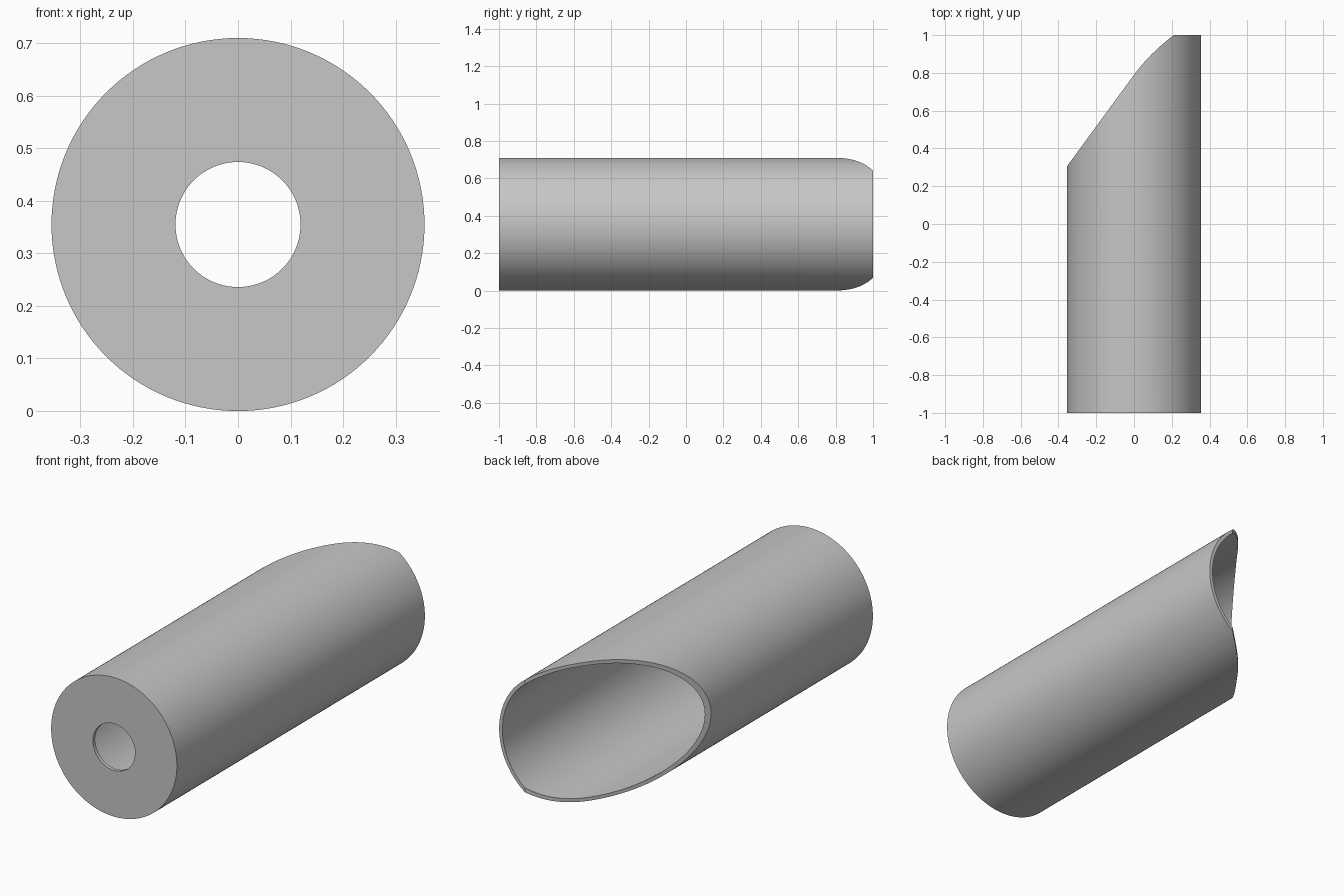
import bpy, bmesh, math
from mathutils import Vector
from mathutils.geometry import interpolate_bezier

cube = bpy.data.objects.get("Cube")
if cube:
    bpy.data.objects.remove(cube, do_unlink=True)

R = 0.355        # outer radius
WALL = 0.018     # wall and end plate thickness
HOLE = 0.119     # radius of the hole in the end plate
SEGMENTS = 128

grey = bpy.data.materials.new("plain grey")
grey.use_nodes = True
colour = (0.57, 0.57, 0.57, 1)
grey.diffuse_color = colour
grey.node_tree.nodes["Principled BSDF"].inputs["Base Color"].default_value = colour


def make_object(name, bm):
    bmesh.ops.recalc_face_normals(bm, faces=bm.faces)
    mesh = bpy.data.meshes.new(name)
    bm.to_mesh(mesh)
    bm.free()
    mesh.materials.append(grey)
    obj = bpy.data.objects.new(name, mesh)
    bpy.context.collection.objects.link(obj)
    return obj


# Tube with a pierced end plate: closed wall profile turned about the y axis
profile = [(HOLE, -1), (R, -1), (R, 1), (R - WALL, 1),
           (R - WALL, -1 + WALL), (HOLE, -1 + WALL)]
bm = bmesh.new()
rings = []
for i in range(SEGMENTS):
    a = math.tau * i / SEGMENTS
    rings.append([bm.verts.new((r * math.cos(a), y, R + r * math.sin(a)))
                  for r, y in profile])
for i, ring in enumerate(rings):
    after = rings[(i + 1) % SEGMENTS]
    for j in range(len(profile)):
        k = (j + 1) % len(profile)
        bm.faces.new((ring[j], ring[k], after[k], after[j]))
tube = make_object("tube", bm)

# Slanted cutter: straight slope that eases over towards the tip
curve = interpolate_bezier(Vector((0, 0.79)), Vector((0.07, 0.884)),
                           Vector((0.14, 0.945)), Vector((0.21, 1.0)), 16)
outline = [(-0.5, 0.107)] + [(p.x, p.y) for p in curve]
outline += [(0.26, 1.04), (0.26, 1.2), (-0.5, 1.2)]
bm = bmesh.new()
base = bm.faces.new([bm.verts.new((x, y, -0.2)) for x, y in outline])
top = bmesh.ops.extrude_face_region(bm, geom=[base])["geom"]
bmesh.ops.translate(bm, vec=(0, 0, 1.2),
                    verts=[v for v in top if isinstance(v, bmesh.types.BMVert)])
cutter = make_object("slant_cutter", bm)
cutter.hide_render = True

# Cut the open end, then discard the cutter
cut = tube.modifiers.new("slant cut", "BOOLEAN")
cut.operation = "DIFFERENCE"
cut.solver = "EXACT"
cut.object = cutter
bpy.ops.object.select_all(action="DESELECT")
tube.select_set(True)
bpy.context.view_layer.objects.active = tube
bpy.ops.object.modifier_apply(modifier=cut.name)
bpy.data.objects.remove(cutter, do_unlink=True)

bpy.ops.object.shade_smooth_by_angle(angle=math.radians(30))
